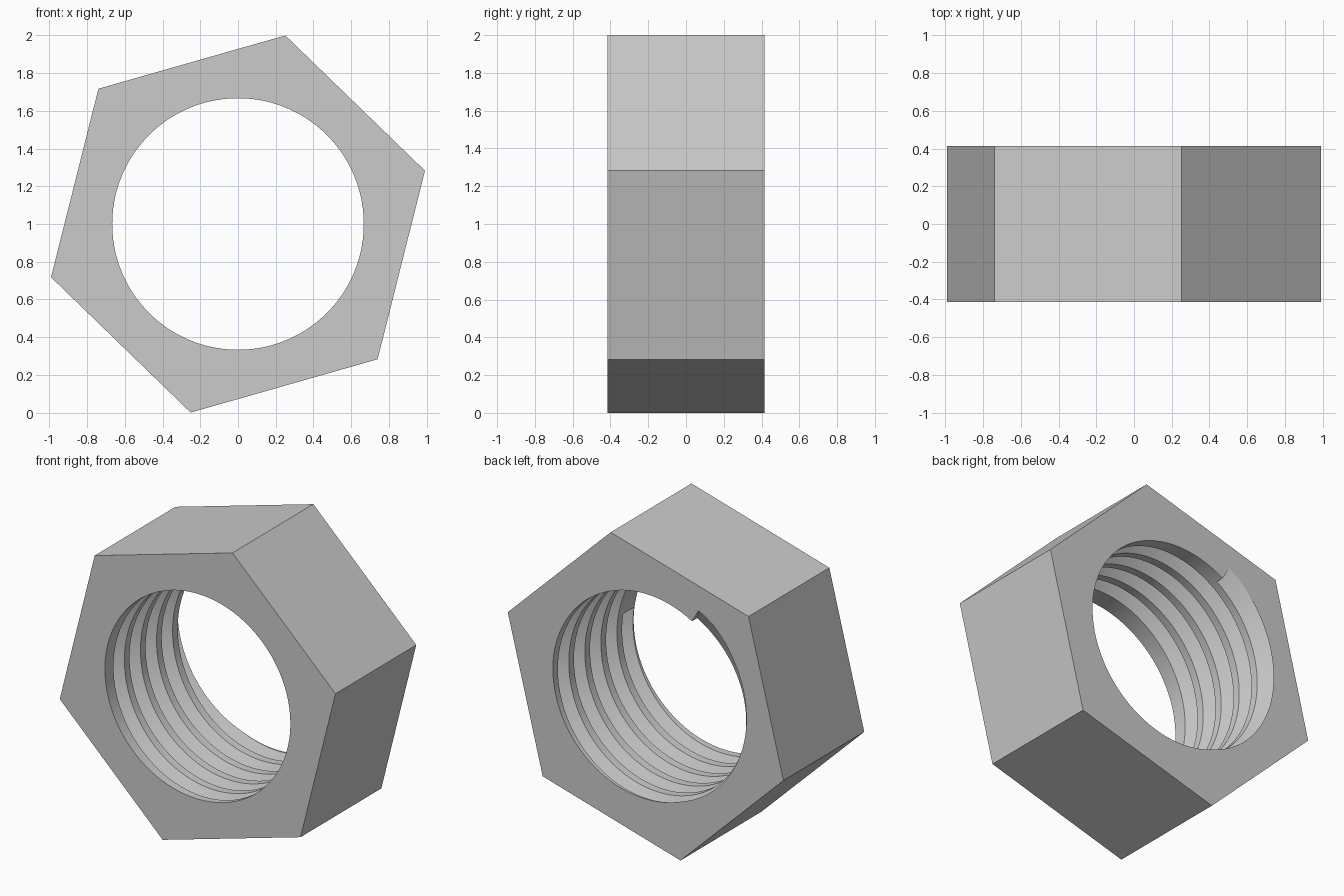
import bpy, bmesh, math

if "Cube" in bpy.data.objects:
    bpy.data.objects.remove(bpy.data.objects["Cube"])

SEG = 144                  # facets per turn of the bore and thread
HALF = 0.415               # half thickness of the nut
BORE, ROOT = 0.667, 0.77   # crest and root radius of the thread
PITCH, OPEN = 0.165, 0.057 # thread pitch, half width of the groove


def polar(r, a, y):
    return (r * math.cos(a), y, 1 + r * math.sin(a))


def loft(name, rings):
    """Skin a list of equal rings and cap both ends."""
    bm = bmesh.new()
    rows = [[bm.verts.new(p) for p in ring] for ring in rings]
    n = len(rows[0])
    for a, b in zip(rows, rows[1:]):
        for i in range(n):
            j = (i + 1) % n
            bm.faces.new((a[i], a[j], b[j], b[i]))
    bm.faces.new(rows[0])
    bm.faces.new(rows[-1])
    bmesh.ops.triangulate(bm, faces=[f for f in bm.faces if len(f.verts) == 4 and name == "thread_cutter"])
    bmesh.ops.recalc_face_normals(bm, faces=bm.faces)
    me = bpy.data.meshes.new(name)
    bm.to_mesh(me)
    bm.free()
    ob = bpy.data.objects.new(name, me)
    bpy.context.collection.objects.link(ob)
    return ob


def prism(name, r, n, start, half):
    return loft(name, [[polar(r, start + 2 * math.pi * i / n, y) for i in range(n)]
                       for y in (-half, half)])


# Hexagonal body, bore cutter
nut = prism("hex_nut", 1.031, 6, math.radians(15.9), HALF)
bore = prism("bore_cutter", BORE, SEG, 0, 0.6)

# Helical V-groove cutter, from just inside the front to the back face
start, steps = math.radians(7.5), round(4.69 * SEG)
section = [(0.63, -OPEN), (BORE - 0.002, -OPEN), (ROOT, 0), (BORE - 0.002, OPEN), (0.63, OPEN)]
rings = []
for k in range(steps + 1):
    a = start - 2 * math.pi * k / SEG
    y0 = -0.356 + PITCH * k / SEG
    rings.append([polar(r, a, y0 + dy) for r, dy in section])
thread = loft("thread_cutter", rings)

# Cut bore and thread
bpy.context.view_layer.objects.active = nut
nut.select_set(True)
for cutter in (bore, thread):
    cutter.hide_render = True
    mod = nut.modifiers.new("cut", 'BOOLEAN')
    mod.operation = 'DIFFERENCE'
    mod.solver = 'EXACT'
    mod.object = cutter
    bpy.ops.object.modifier_apply(modifier=mod.name)
for cutter in (bore, thread):
    bpy.data.objects.remove(cutter)

# Plain grey metal, crisp edges
mat = bpy.data.materials.new("grey_metal")
mat.diffuse_color = (0.6, 0.6, 0.6, 1)
mat.use_nodes = True
mat.node_tree.nodes["Principled BSDF"].inputs["Base Color"].default_value = mat.diffuse_color
nut.data.materials.clear()
nut.data.materials.append(mat)
for p in nut.data.polygons:
    p.material_index = 0
bpy.ops.object.shade_smooth_by_angle(angle=math.radians(25))
